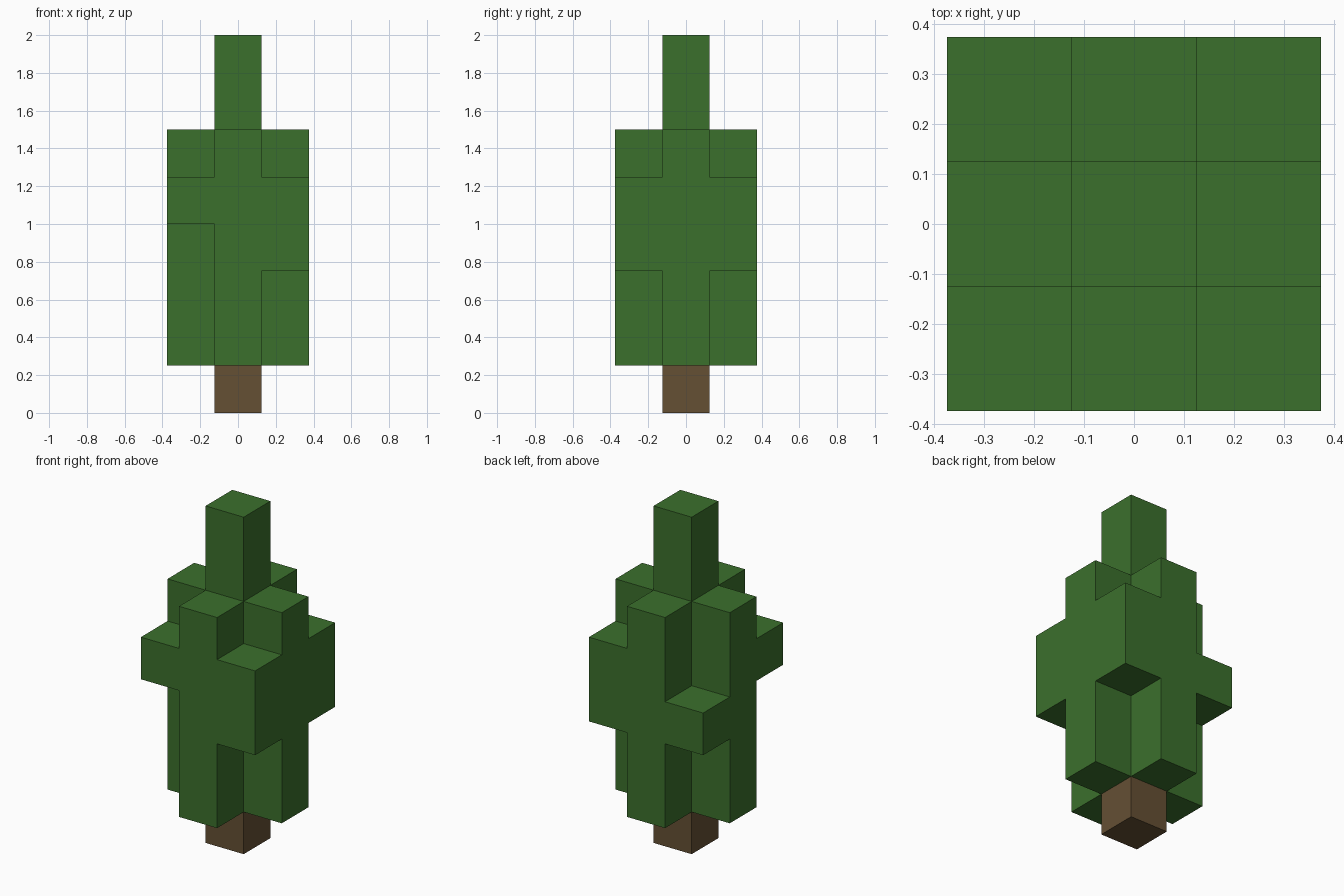
import bpy
import bmesh
from mathutils import Vector

CELL = 0.25

if "Cube" in bpy.data.objects:
    bpy.data.objects.remove(bpy.data.objects["Cube"], do_unlink=True)


def make_material(name, rgb):
    mat = bpy.data.materials.new(name)
    mat.use_nodes = True
    mat.diffuse_color = (*rgb, 1)
    mat.node_tree.nodes["Principled BSDF"].inputs["Base Color"].default_value = (*rgb, 1)
    return mat


def column(x, y, bottom, top):
    """Grid cells of one upright column, from level bottom up to level top."""
    return {(x, y, z) for z in range(bottom, top)}


def build_blocks(name, cells, neighbours, mat):
    """Skin a set of grid cells, leaving out faces that touch other cells."""
    solid = cells | neighbours
    bm = bmesh.new()
    for cell in sorted(cells):
        for axis in range(3):
            for sign in (-1, 1):
                n, u, v = Vector(), Vector(), Vector()
                n[axis] = sign
                u[(axis + 1) % 3] = 1
                v[(axis + 2) % 3] = sign
                centre = Vector(cell) + Vector((0, 0, 0.5))
                if tuple(int(c + d) for c, d in zip(cell, n)) in solid:
                    continue
                corners = [n - u - v, n + u - v, n + u + v, n - u + v]
                bm.faces.new([bm.verts.new((centre + c / 2) * CELL) for c in corners])
    # Weld the cells and merge flat areas into single faces
    bmesh.ops.remove_doubles(bm, verts=bm.verts, dist=0.001)
    bmesh.ops.dissolve_limit(bm, angle_limit=0.01, verts=bm.verts, edges=bm.edges)
    mesh = bpy.data.meshes.new(name)
    bm.to_mesh(mesh)
    bm.free()
    mesh.materials.append(mat)
    obj = bpy.data.objects.new(name, mesh)
    bpy.context.collection.objects.link(obj)
    return obj


leaf_green = make_material("leaf green", (0.0437, 0.162, 0.0252))
bark_brown = make_material("bark brown", (0.130, 0.080, 0.034))

# Trunk
trunk = column(0, 0, 0, 1)
build_blocks("trunk", trunk, set(), bark_brown)

# Crown: tall core, four side columns, four short corner blocks
crown = column(0, 0, 1, 8)
for x, y in ((1, 0), (-1, 0), (0, 1), (0, -1)):
    crown |= column(x, y, 1, 6)
crown |= column(1, -1, 3, 5)
crown |= column(1, 1, 3, 5)
crown |= column(-1, -1, 4, 5)
crown |= column(-1, 1, 3, 4)
build_blocks("crown", crown, trunk, leaf_green)
